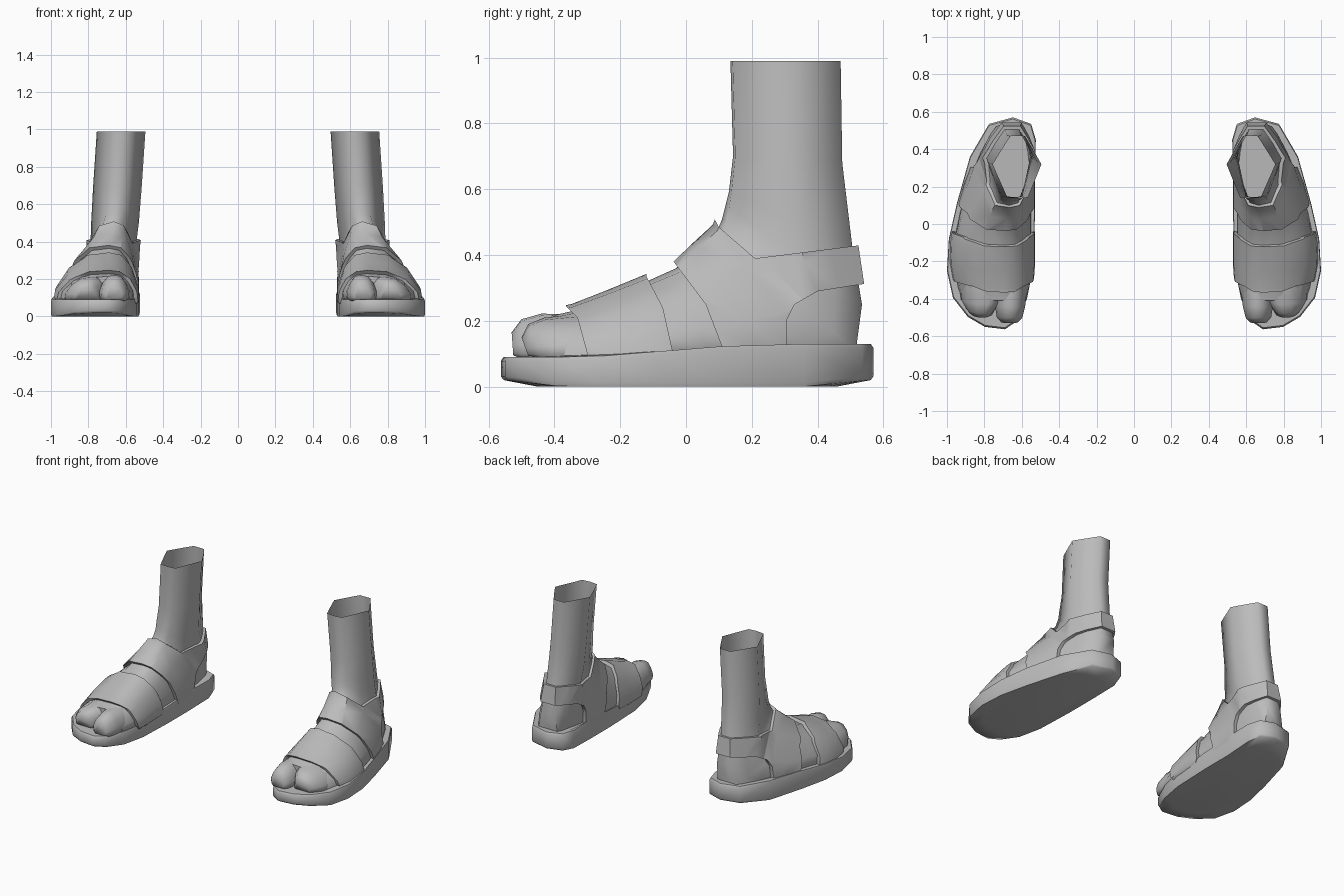
import bpy, bmesh, math
from mathutils import Vector

if "Cube" in bpy.data.objects:
    bpy.data.objects.remove(bpy.data.objects["Cube"])

grey = bpy.data.materials.new("grey")
grey.diffuse_color = (0.5, 0.5, 0.5, 1)
grey.use_nodes = True
grey.node_tree.nodes["Principled BSDF"].inputs["Base Color"].default_value = grey.diffuse_color

# Half outlines of a ring: (fraction from top to bottom, fraction from ridge to side)
FOOT = [(.05, .40), (.30, .75), (.65, .97), (.90, 1), (1, .85)]
LEG = [(.02, .42), (.28, .71), (.55, 1), (.78, .65), (1, .30)]

# top (y, z), bottom (y, z), inner x, ridge x, outer x, blend from foot to leg outline
BODY = [
    (-.41, .215, -.41, .08, .58, .69, .915, 0),
    (-.345, .23, -.34, .08, .56, .69, .94, 0),
    (-.24, .27, -.20, .08, .55, .69, .965, 0),
    (-.13, .315, -.07, .08, .55, .69, .96, 0),
    (-.03, .36, .08, .08, .55, .69, .93, 0),
    (.04, .425, .25, .08, .55, .68, .885, 0),
    (.095, .475, .42, .08, .55, .67, .84, .3),
    (.11, .51, .515, .10, .55, .66, .81, .5),
    (.12, .55, .535, .25, .545, .65, .79, .8),
    (.13, .59, .505, .43, .53, .65, .785, 1),
    (.143, .70, .475, .68, .515, .64, .775, 1),
    (.135, .99, .47, .99, .495, .62, .755, 1),
]
BIG_TOE = [
    (-.33, .22, -.33, .08, .57, .66, .75, .2),
    (-.44, .222, -.44, .08, .58, .66, .745, .2),
    (-.50, .205, -.50, .085, .595, .66, .735, .2),
    (-.53, .165, -.525, .095, .62, .66, .71, .2),
]
SMALL_TOES = [
    (-.33, .22, -.33, .08, .68, .76, .935, 0),
    (-.43, .21, -.40, .08, .71, .78, .925, 0),
    (-.48, .19, -.44, .085, .74, .80, .90, 0),
    (-.50, .15, -.48, .095, .76, .81, .87, 0),
]


def make(name, bm):
    bmesh.ops.recalc_face_normals(bm, faces=bm.faces)
    me = bpy.data.meshes.new(name)
    bm.to_mesh(me)
    bm.free()
    me.materials.append(grey)
    ob = bpy.data.objects.new(name, me)
    bpy.context.collection.objects.link(ob)
    return ob


def skin(name, rings, cap_end=True):
    bm = bmesh.new()
    rows = [[bm.verts.new(p) for p in r] for r in rings]
    n = len(rows[0])
    for a, b in zip(rows, rows[1:]):
        for i in range(n):
            j = (i + 1) % n
            bm.faces.new((a[i], a[j], b[j], b[i]))
    bm.faces.new(rows[0])
    if cap_end:
        bm.faces.new(rows[-1])
    return make(name, bm)


def loft(name, sections, grow=0, cap_end=True):
    rings = []
    for ty, tz, by, bz, xi, xr, xo, b in sections:
        top, bot = Vector((0, ty, tz)), Vector((0, by, bz))
        d = (bot - top).normalized() * grow
        top, bot = top - d, bot + d
        half = [((1 - b) * f[0] + b * l[0], (1 - b) * f[1] + b * l[1])
                for f, l in zip(FOOT, LEG)]

        def point(t, x):
            p = top.lerp(bot, t)
            return (x, p.y, p.z)
        ring = [point(0, xr)]
        ring += [point(t, xr + s * (xo + grow - xr)) for t, s in half]
        ring += [point(t, xr + s * (xi - grow - xr)) for t, s in reversed(half)]
        rings.append(ring)
    return skin(name, rings, cap_end)


def prism(name, profile):
    return skin(name, [[(x, y, z) for y, z in profile] for x in (.3, 1.2)])


def boolean(ob, other, operation):
    m = ob.modifiers.new("cut", 'BOOLEAN')
    m.operation, m.object, m.solver = operation, other, 'EXACT'
    bpy.context.view_layer.objects.active = ob
    bpy.ops.object.modifier_apply(modifier=m.name)


def finish(ob, angle):
    bpy.ops.object.select_all(action='DESELECT')
    ob.select_set(True)
    bpy.context.view_layer.objects.active = ob
    bpy.ops.object.shade_smooth_by_angle(angle=math.radians(angle))
    ob.modifiers.new("pair", 'MIRROR').use_mirror_merge = False


# Foot with open-topped leg, and toes
finish(loft("foot_and_leg", BODY, cap_end=False), 65)
finish(loft("big_toe", BIG_TOE), 75)
finish(loft("small_toes", SMALL_TOES), 75)

# Straps: a grown foot trimmed by a side profile, hollowed by the foot itself
STRAPS = {
    "toe_strap": [(-.365, .245), (-.33, .21), (-.30, .10), (-.26, .035),
                  (-.08, .035), (-.04, .105), (-.07, .24), (-.12, .335),
                  (-.13, .42), (-.38, .42)],
    "ankle_strap": [(-.03, .37), (.06, .25), (.11, .12), (.13, .04),
                    (.305, .04), (.305, .20), (.33, .25), (.40, .29),
                    (.62, .325), (.62, .43), (.53, .43), (.21, .39),
                    (.10, .485), (.06, .56), (-.10, .46)],
}
core = loft("core", BODY, grow=-.004)
for name, profile in STRAPS.items():
    strap = loft(name, BODY, grow=.022)
    cutter = prism("cutter", profile)
    boolean(strap, cutter, 'INTERSECT')
    boolean(strap, core, 'DIFFERENCE')
    bpy.data.objects.remove(cutter)
    finish(strap, 50)
bpy.data.objects.remove(core)

# Sole: outline walls with a turned-up toe and heel
OUTLINE = [(.647, .57), (.775, .535), (.877, .36), (.947, .11), (.99, -.08),
           (1, -.25), (.968, -.395), (.888, -.497), (.797, -.55), (.69, -.563),
           (.626, -.52), (.572, -.40), (.54, -.24), (.53, .03), (.53, .25),
           (.525, .45), (.55, .535)]


def top_z(y):
    return .09 + .04 * min(1, max(0, (y + .3) / .5))


def low_z(y):
    return .02 * min(1, max(0, (abs(y) - .38) / .18))


def sole_ring(scale, height):
    return [(.74 + (x - .74) * scale, y * scale, height(y)) for x, y in OUTLINE]


finish(skin("sole", [sole_ring(.8, lambda y: 0),
                     sole_ring(.985, low_z),
                     sole_ring(1, lambda y: low_z(y) + .012),
                     sole_ring(1, lambda y: top_z(y) - .012),
                     sole_ring(.985, top_z)]), 50)
